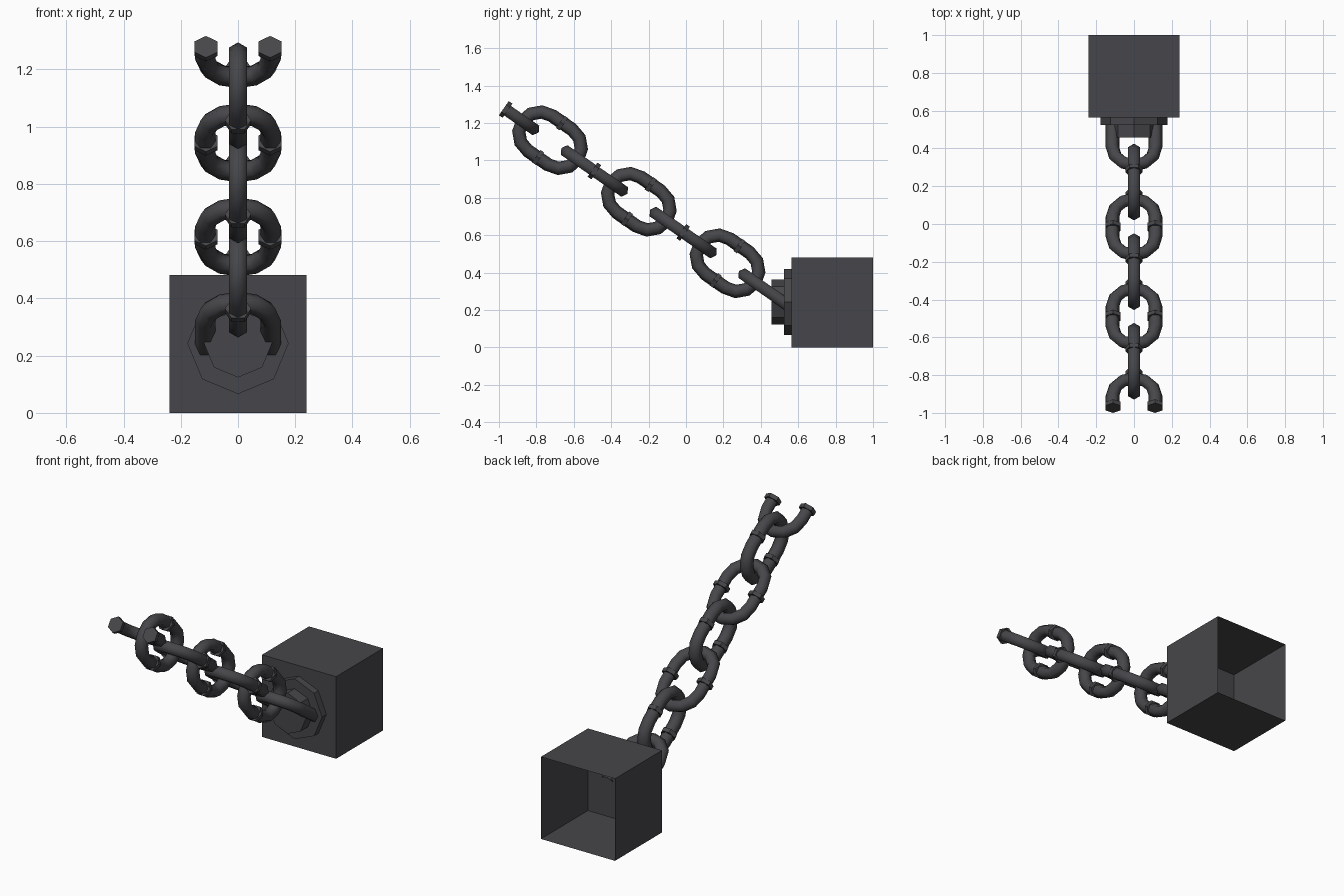
import bpy, bmesh, math
from mathutils import Vector, Matrix

if "Cube" in bpy.data.objects:
    bpy.data.objects.remove(bpy.data.objects["Cube"])

metal = bpy.data.materials.new("dark grey metal")
metal.diffuse_color = (0.062, 0.060, 0.067, 1)
metal.use_nodes = True
metal.node_tree.nodes["Principled BSDF"].inputs["Base Color"].default_value = metal.diffuse_color

# Chain frame: A runs down the chain towards the block, B is its upward normal
START = Vector((0, -0.964, 1.2725))
STEP = Vector((0, 0.2372, -0.1645))
A = STEP.normalized()
X = Vector((1, 0, 0))
B = X.cross(A)
STRAIGHT, RAD, TUBE = 0.065, 0.114, 0.036


def finish(bm, name):
    bmesh.ops.recalc_face_normals(bm, faces=bm.faces[:])
    me = bpy.data.meshes.new(name)
    bm.to_mesh(me)
    bm.free()
    me.materials.append(metal)
    ob = bpy.data.objects.new(name, me)
    bpy.context.collection.objects.link(ob)
    return ob


def arc(side, segs=6):
    """Half circle of a link: (along, across, outward angle)."""
    pts = []
    for i in range(segs + 1):
        t = math.pi / 2 - math.pi * i / segs + (0 if side > 0 else math.pi)
        pts.append((side * STRAIGHT + RAD * math.cos(t), RAD * math.sin(t), t))
    return pts


def sweep(bm, pts, c, v, n, closed):
    """Six-sided tube through path points, smooth shaded."""
    rings = []
    for u, w, t in pts:
        out = A * math.cos(t) + v * math.sin(t)
        p = c + A * u + v * w
        rings.append([bm.verts.new(p + TUBE * (out * math.cos(k * math.pi / 3)
                                               + n * math.sin(k * math.pi / 3)))
                      for k in range(6)])
    for i in range(len(rings) if closed else len(rings) - 1):
        r, s = rings[i], rings[(i + 1) % len(rings)]
        for k in range(6):
            f = bm.faces.new((r[k], r[(k + 1) % 6], s[(k + 1) % 6], s[k]))
            f.smooth = True


def collar(bm, c, v, n, half=0.012, rad=0.046):
    """Short hexagonal band, points along the link normal."""
    ends = [[bm.verts.new(c + A * h + rad * (n * math.cos(k * math.pi / 3)
                                             + v * math.sin(k * math.pi / 3)))
             for k in range(6)] for h in (-half, half)]
    for e in ends:
        bm.faces.new(e)
    for k in range(6):
        j = (k + 1) % 6
        bm.faces.new((ends[0][k], ends[0][j], ends[1][j], ends[1][k]))


# Chain links, alternating flat and upright; the first and last are half links
for i in range(7):
    c = START + STEP * i
    v, n = (X, B) if i % 2 == 0 else (B, X)
    bm = bmesh.new()
    q = math.pi / 2
    if i == 0:
        sweep(bm, [(0, RAD, q)] + arc(1) + [(0, -RAD, -q)], c, v, n, False)
    elif i == 6:
        sweep(bm, [(0.13, -RAD, -q)] + arc(-1) + [(0.13, RAD, q)], c, v, n, False)
    else:
        sweep(bm, arc(1) + arc(-1), c, v, n, True)
    if i < 6:
        for s in (1, -1):
            collar(bm, c + v * (s * 0.112), v, n)
    finish(bm, "anchor_half_link" if i == 6 else
           "end_half_link" if i == 0 else f"chain_link_{i}")

# Wall block, open at the back
bm = bmesh.new()
bmesh.ops.create_cube(bm, size=1, matrix=Matrix.Translation((0, 0.7825, 0.2405))
                      @ Matrix.Diagonal((0.48, 0.435, 0.481, 1)))
bm.normal_update()
bmesh.ops.recalc_face_normals(bm, faces=bm.faces[:])
bmesh.ops.delete(bm, geom=[f for f in bm.faces if f.normal.y > 0.9], context='FACES')
finish(bm, "wall_block")

# Two stepped octagonal mounting plates
for name, r, y0, y1 in (("mounting_plate", 0.177, 0.525, 0.565),
                        ("mounting_boss", 0.119, 0.458, 0.525)):
    bm = bmesh.new()
    bmesh.ops.create_cone(bm, cap_ends=True, segments=8, radius1=r, radius2=r,
                          depth=y1 - y0,
                          matrix=Matrix.Translation((0, (y0 + y1) / 2, 0.243))
                          @ Matrix.Rotation(math.pi / 2, 4, 'X'))
    finish(bm, name)
